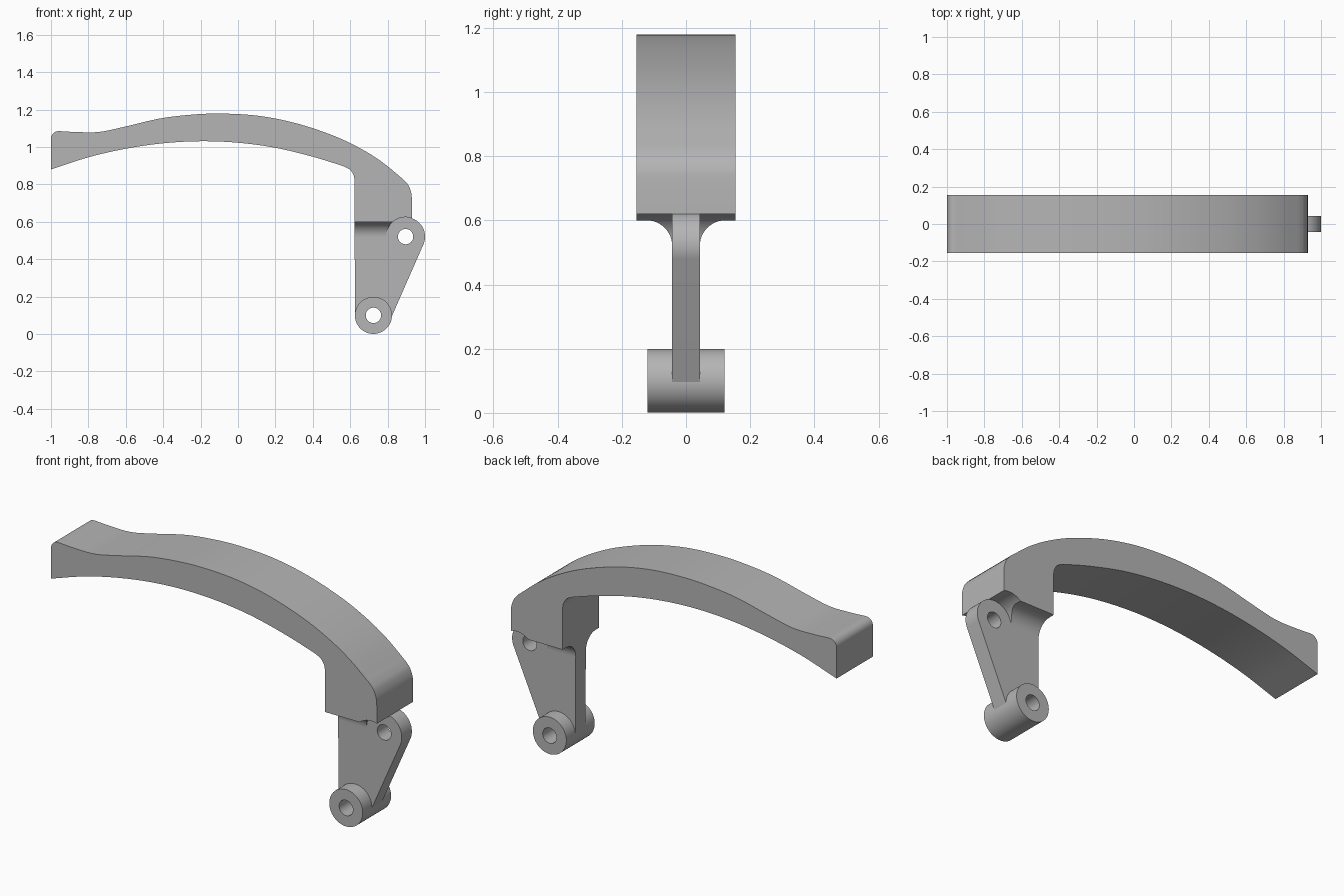
import bpy, bmesh
from math import sin, cos, radians
from mathutils import Vector

if "Cube" in bpy.data.objects:
    bpy.data.objects.remove(bpy.data.objects["Cube"], do_unlink=True)

grey = bpy.data.materials.new("satin grey")
grey.use_nodes = True
grey.diffuse_color = (0.46, 0.46, 0.46, 1)
grey.node_tree.nodes["Principled BSDF"].inputs["Base Color"].default_value = grey.diffuse_color

PIVOT, PIVOT_R = (0.896, 0.521), 0.104    # upper eye
ROD, ROD_R = (0.724, 0.1), 0.099          # lower barrel
HEAD_BACK, HEAD_BASE, WEB_HALF = 0.623, 0.6, 0.043


def arc(centre, r, start, end, steps=16):
    angles = [radians(start + (end - start) * i / steps) for i in range(steps + 1)]
    return [(centre[0] + r * cos(a), centre[1] + r * sin(a)) for a in angles]


def spline(pts, steps=8):
    """Smooth curve running through all the points."""
    p = [Vector(q) for q in pts]
    p = [2 * p[0] - p[1]] + p + [2 * p[-1] - p[-2]]
    out = []
    for a, b, c, d in zip(p, p[1:], p[2:], p[3:]):
        for i in range(steps):
            t = i / steps
            out.append(tuple(0.5 * (2 * b + (c - a) * t + (2 * a - 5 * b + 4 * c - d) * t * t
                                    + (3 * b - a - 3 * c + d) * t ** 3)))
    return out + [tuple(pts[-1])]


def prism(name, profile, low, high, axis="y"):
    """Extrude an XZ profile along y, or a YZ profile along x."""
    bm = bmesh.new()
    place = (lambda u, v, w: (u, w, v)) if axis == "y" else (lambda u, v, w: (w, u, v))
    face = bm.faces.new([bm.verts.new(place(u, v, low)) for u, v in profile])
    new = bmesh.ops.extrude_face_region(bm, geom=[face])["geom"]
    shift = Vector(place(0, 0, high - low))
    bmesh.ops.translate(bm, vec=shift, verts=[g for g in new if isinstance(g, bmesh.types.BMVert)])
    bmesh.ops.recalc_face_normals(bm, faces=bm.faces)
    mesh = bpy.data.meshes.new(name)
    bm.to_mesh(mesh)
    bm.free()
    obj = bpy.data.objects.new(name, mesh)
    bpy.context.collection.objects.link(obj)
    mesh.materials.append(grey)
    return obj


def drill(obj, centre, r):
    """Cut a round hole along y through the part."""
    cutter = prism("drill_cutter", arc(centre, r, 0, 360, 64)[:-1], -0.5, 0.5)
    cutter.hide_render = True
    mod = obj.modifiers.new("hole", "BOOLEAN")
    mod.operation, mod.solver, mod.object = "DIFFERENCE", "EXACT", cutter
    bpy.context.view_layer.objects.active = obj
    bpy.ops.object.modifier_apply(modifier=mod.name)
    bpy.data.objects.remove(cutter, do_unlink=True)


# Curved lever arm with its head, relieved around the upper eye
top = spline([(-0.955, 1.085), (-0.86, 1.08), (-0.74, 1.081), (-0.6, 1.11), (-0.42, 1.152),
              (-0.26, 1.172), (-0.1, 1.179), (0.1, 1.168), (0.3, 1.13), (0.5, 1.065),
              (0.65, 0.995), (0.77, 0.92), (0.885, 0.826)])
nose = spline([(0.885, 0.826), (0.91, 0.797), (0.926, 0.757), (0.93, 0.715)], 5)[1:]
relief = arc(PIVOT, PIVOT_R, 70.9, 130.6)
inner = spline([(0.56, 0.899), (0.4, 0.948), (0.2, 0.996), (0, 1.023), (-0.2, 1.031),
                (-0.4, 1.02), (-0.6, 0.991), (-0.8, 0.945), (-1, 0.88)])
throat = spline([(HEAD_BACK, 0.825), (0.617, 0.852), (0.597, 0.88), (0.56, 0.899)], 5)[:-1]
tip = arc((-0.96, 1.045), 0.04, 180, 95, 8)
lever = prism("lever_arm", tip + top + nose + relief + [(HEAD_BACK, HEAD_BASE)] + throat + inner,
              -0.154, 0.154)

# Thin web linking the head, upper eye and lower barrel
web = prism("web", [(0.626, 0.1), (HEAD_BACK, HEAD_BASE)] + arc(PIVOT, PIVOT_R, 130.6, -23, 40)
            + [(0.818, 0.085), (0.724, 0.04)], -WEB_HALF, WEB_HALF)
drill(web, PIVOT, 0.041)
drill(web, ROD, 0.041)

# Lower barrel
barrel = prism("lower_barrel", arc(ROD, ROD_R, 0, 360, 64)[:-1], -0.12, 0.12)
drill(barrel, ROD, 0.041)

# Concave fillets between web and head, trimmed round the upper eye
curve = arc((WEB_HALF + 0.08, HEAD_BASE - 0.08), 0.08, 180, 90)
fillet = prism("head_fillet", curve + [(-y, z) for y, z in reversed(curve)],
               HEAD_BACK, PIVOT[0], "x")
drill(fillet, PIVOT, PIVOT_R)

# Smooth curved walls, sharp edges
bpy.ops.object.select_all(action="DESELECT")
for part in (lever, web, barrel, fillet):
    part.select_set(True)
bpy.context.view_layer.objects.active = lever
bpy.ops.object.shade_smooth_by_angle(angle=radians(30))
